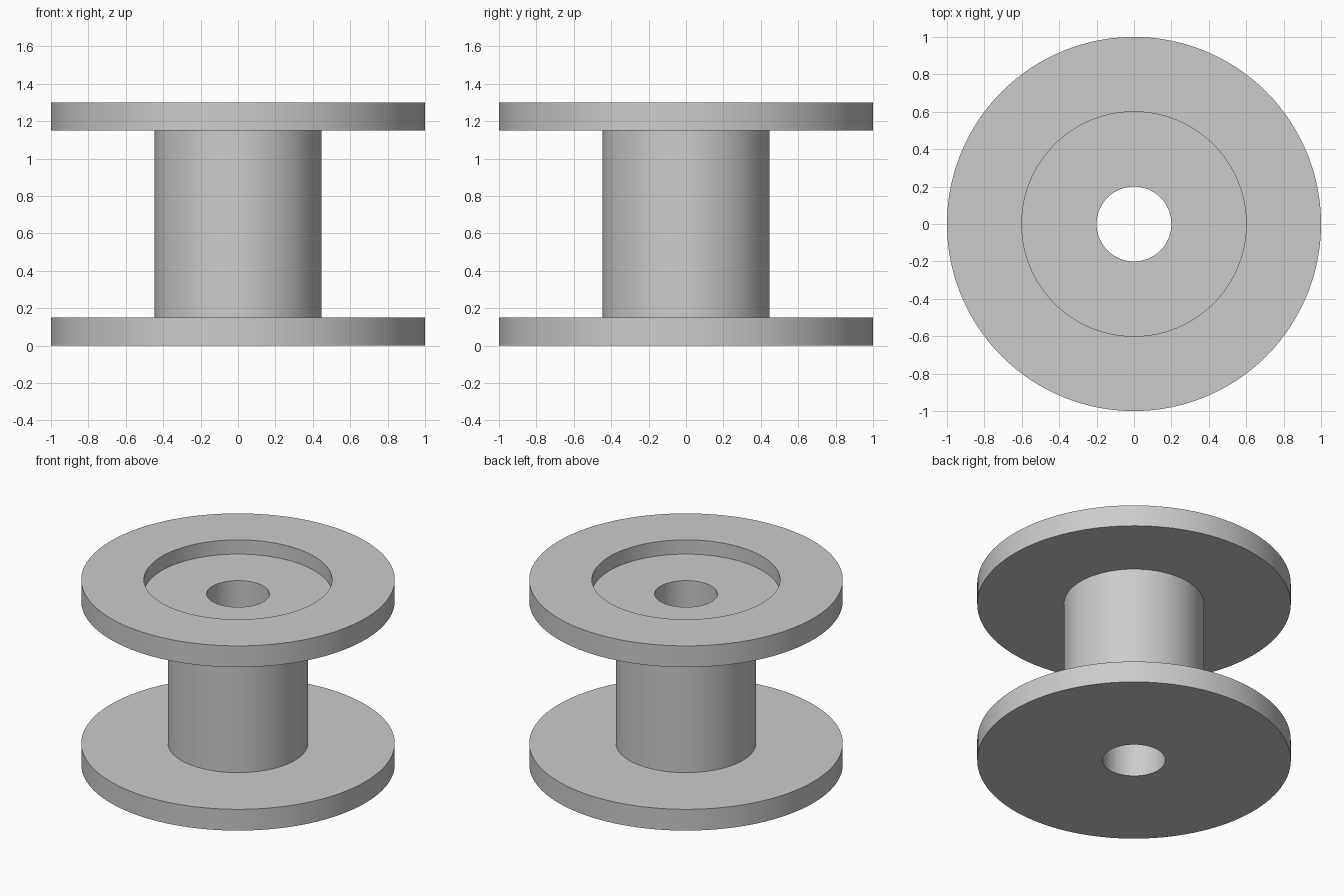
import bpy
import bmesh
import math
from mathutils import Vector

default_cube = bpy.data.objects.get("Cube")
if default_cube:
    bpy.data.objects.remove(default_cube, do_unlink=True)

SEGMENTS = 128
BORE_R, CORE_R, RECESS_R, FLANGE_R = 0.2, 0.447, 0.6, 1.0
FLANGE_T, RECESS_DEPTH, HEIGHT = 0.15, 0.1, 1.3


def make_material(name, color):
    mat = bpy.data.materials.new(name)
    mat.use_nodes = True
    mat.diffuse_color = color
    mat.node_tree.nodes["Principled BSDF"].inputs["Base Color"].default_value = color
    return mat


def lathe(name, profile, material):
    """Revolve a closed (radius, height) outline around the z axis."""
    bm = bmesh.new()
    verts = [bm.verts.new((r, 0, z)) for r, z in profile]
    edges = [bm.edges.new((v, verts[(i + 1) % len(verts)])) for i, v in enumerate(verts)]
    bmesh.ops.spin(bm, geom=verts + edges, cent=Vector(), axis=Vector((0, 0, 1)),
                   angle=math.tau, steps=SEGMENTS, use_merge=True)
    bmesh.ops.remove_doubles(bm, verts=bm.verts, dist=1e-5)
    bmesh.ops.recalc_face_normals(bm, faces=bm.faces)
    mesh = bpy.data.meshes.new(name)
    bm.to_mesh(mesh)
    bm.free()
    mesh.materials.append(material)
    obj = bpy.data.objects.new(name, mesh)
    bpy.context.collection.objects.link(obj)
    bpy.ops.object.select_all(action="DESELECT")
    obj.select_set(True)
    bpy.context.view_layer.objects.active = obj
    bpy.ops.object.shade_smooth_by_angle(angle=math.radians(30))
    return obj


grey = make_material("plain grey", (0.6, 0.6, 0.6, 1))

# Spool: two flanges on a core, a recess in the top flange, a bore all the way through
upper = HEIGHT - FLANGE_T
recess_floor = HEIGHT - RECESS_DEPTH
lathe("spool", [
    (BORE_R, 0), (FLANGE_R, 0), (FLANGE_R, FLANGE_T),
    (CORE_R, FLANGE_T), (CORE_R, upper), (FLANGE_R, upper),
    (FLANGE_R, HEIGHT), (RECESS_R, HEIGHT),
    (RECESS_R, recess_floor), (BORE_R, recess_floor),
], grey)
